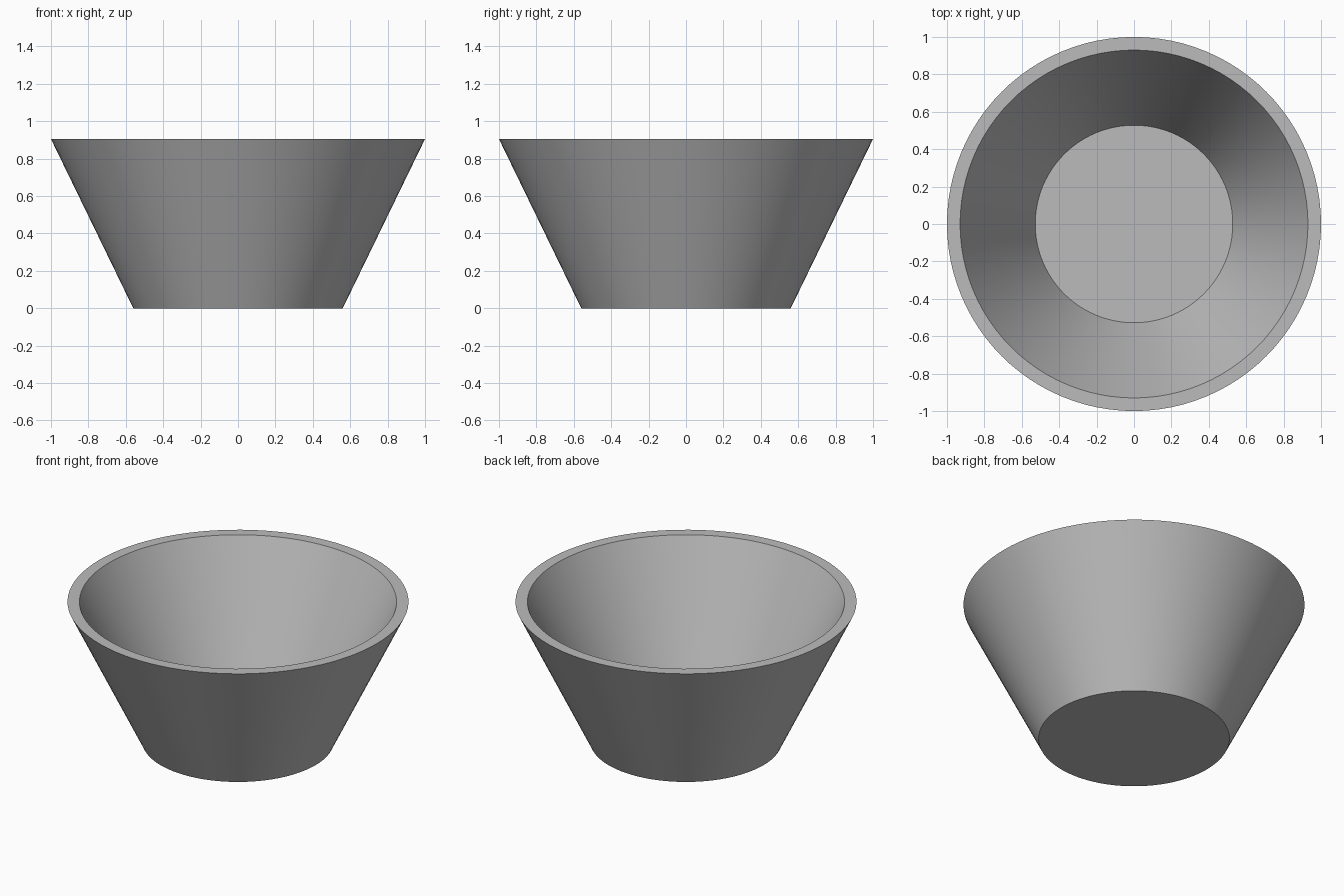
import bpy, bmesh, math

cube = bpy.data.objects.get("Cube")
if cube:
    bpy.data.objects.remove(cube, do_unlink=True)

SIDES = 96

# Plain grey material
grey = bpy.data.materials.new("plain_grey")
grey.use_nodes = True
colour = (0.5, 0.5, 0.5, 1)
grey.diffuse_color = colour
grey.node_tree.nodes["Principled BSDF"].inputs["Base Color"].default_value = colour

# Bowl profile (radius, height): base edge, outer rim, inner rim, floor edge
profile = [(0.56, 0), (1, 0.905), (0.93, 0.905), (0.528, 0.077)]

bm = bmesh.new()
rings = []
for radius, height in profile:
    ring = bmesh.ops.create_circle(bm, segments=SIDES, radius=radius)["verts"]
    for v in ring:
        v.co.z = height
    rings.append(ring)

# Outer wall, flat rim and inner wall
for low, high in zip(rings, rings[1:]):
    for i in range(SIDES):
        j = (i + 1) % SIDES
        bm.faces.new((low[i], low[j], high[j], high[i]))

# Underside and inner floor
bm.faces.new(rings[0])
bm.faces.new(rings[-1])
bmesh.ops.recalc_face_normals(bm, faces=bm.faces)

mesh = bpy.data.meshes.new("bowl")
bm.to_mesh(mesh)
bm.free()
mesh.materials.append(grey)
bowl = bpy.data.objects.new("bowl", mesh)
bpy.context.collection.objects.link(bowl)

# Smooth walls with crisp rim and base edges
bpy.ops.object.select_all(action="DESELECT")
bowl.select_set(True)
bpy.context.view_layer.objects.active = bowl
bpy.ops.object.shade_smooth_by_angle(angle=math.radians(30))
